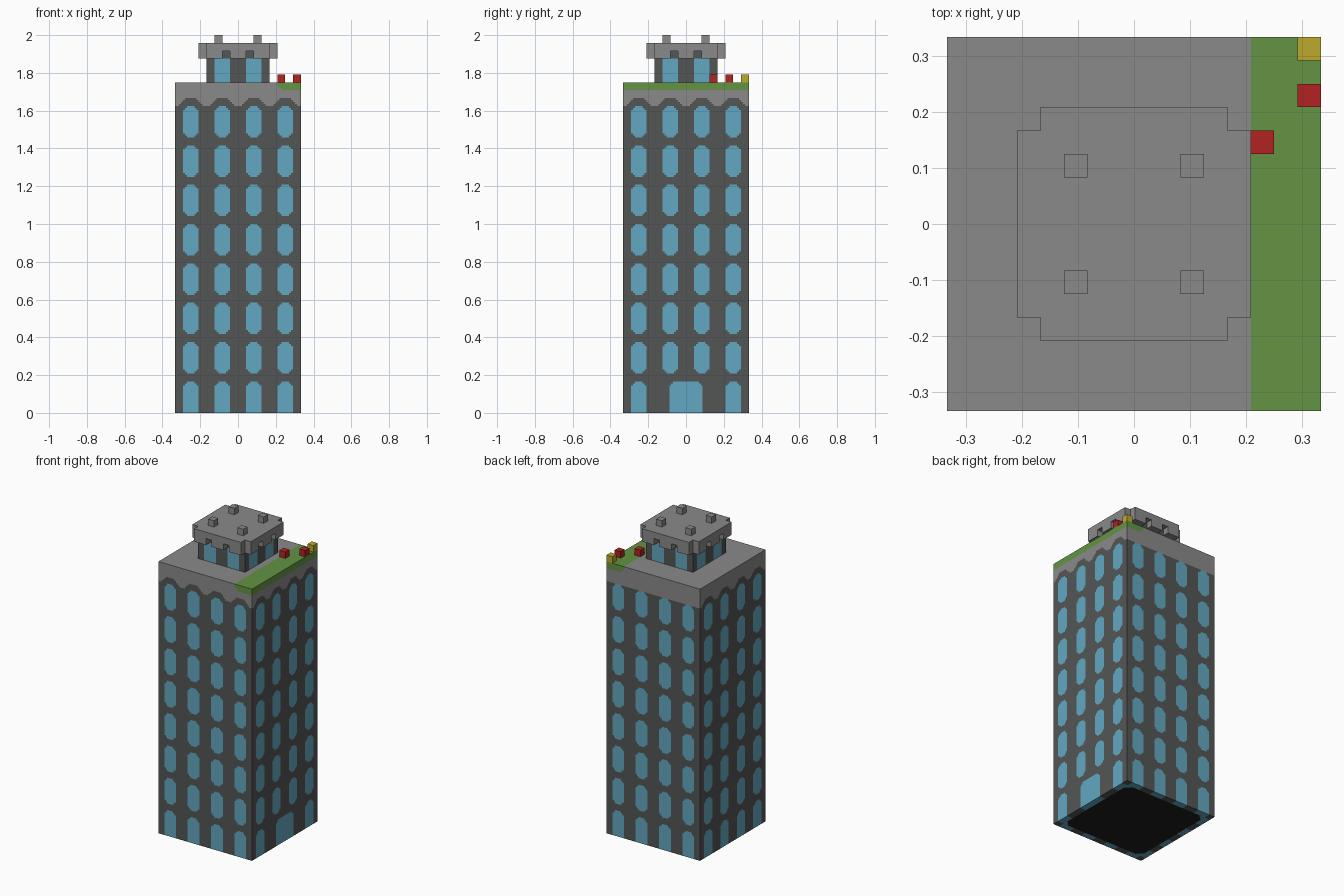
import bpy, bmesh

cube = bpy.data.objects.get("Cube")
if cube:
    bpy.data.objects.remove(cube, do_unlink=True)

U = 1 / 96  # one block unit


def linear(c):
    c /= 255
    return c / 12.92 if c <= 0.04045 else ((c + 0.055) / 1.055) ** 2.4


def material(name, *rgb):
    m = bpy.data.materials.new(name)
    m.use_nodes = True
    col = (*[linear(c) for c in rgb], 1)
    m.diffuse_color = col
    m.node_tree.nodes["Principled BSDF"].inputs["Base Color"].default_value = col
    return m


MATS = [material("dark_wall", 84, 85, 85), material("light_stone", 138, 138, 138),
        material("blue_glass", 98, 167, 193), material("grass_green", 99, 148, 67),
        material("flower_red", 178, 34, 34), material("flower_yellow", 190, 170, 46),
        material("black_floor", 30, 30, 30)]
WALL, STONE, GLASS, GREEN, RED, YELLOW, BLACK = range(len(MATS))


def finish(name, bm):
    bmesh.ops.remove_doubles(bm, verts=bm.verts, dist=0.01)
    bmesh.ops.scale(bm, vec=(U, U, U), verts=bm.verts)
    me = bpy.data.meshes.new(name)
    bm.to_mesh(me)
    bm.free()
    for m in MATS:
        me.materials.append(m)
    ob = bpy.data.objects.new(name, me)
    bpy.context.collection.objects.link(ob)
    return ob


def add_grid(bm, us, vs, place, rule):
    """Flat panel cut along the given lines; rule picks each face's colour."""
    us, vs = sorted(set(us)), sorted(set(vs))
    rows = [[bm.verts.new(place(u, v)) for u in us] for v in vs]
    for j in range(len(vs) - 1):
        for i in range(len(us) - 1):
            f = bm.faces.new((rows[j][i], rows[j][i + 1], rows[j + 1][i + 1], rows[j + 1][i]))
            f.material_index = rule((us[i] + us[i + 1]) / 2, (vs[j] + vs[j + 1]) / 2)


def side_place(side, h):
    """Sides run front, +x, back, -x."""
    return [lambda u, z: (u, -h, z), lambda u, z: (h, u, z),
            lambda u, z: (-u, h, z), lambda u, z: (-h, -u, z)][side]


def add_box(bm, x0, x1, y0, y1, z0, z1, mat):
    r = bmesh.ops.create_cube(bm, size=1)
    for v in r["verts"]:
        v.co = (x1 if v.co.x > 0 else x0, y1 if v.co.y > 0 else y0, z1 if v.co.z > 0 else z0)
    for f in {f for v in r["verts"] for f in v.link_faces}:
        f.material_index = mat


def box(name, *args):
    bm = bmesh.new()
    add_box(bm, *args)
    return finish(name, bm)


# Tower: windows, door, arched cornice and grass edge as cut faces
H, ROOF, CORNICE = 32, 168, 156
COLUMNS = (-24, -8, 8, 24)
FLOOR = 20


def rounded(du, z, half, bottom_round):
    """Window opening, 16 high, with stepped corners."""
    edge = min(z, 16 - z) if bottom_round else 16 - z
    inset = 2 if edge < 1 else 1 if edge < 2 else 0
    return edge > 0 and du < half - inset


def tower_rule(side):
    def rule(u, z):
        x = u if side == 0 else -u
        du = min(abs(u - c) for c in COLUMNS)
        if z > ROOF - 4:
            if side == 1 or (side in (0, 2) and x > (22 if z < ROOF - 3 else 21 if z < ROOF - 2 else 20)):
                return GREEN
        if z > CORNICE:
            arch = side != 2 and z < CORNICE + 4 and du < 6 - int(z - CORNICE)
            return WALL if arch else STONE
        floor, h = divmod(z, FLOOR)
        if side == 1 and floor == 0 and abs(u) < 16:
            return GLASS if rounded(abs(u), h, 8.5, False) else WALL
        return GLASS if rounded(du, h, 4, floor > 0) else WALL
    return rule


u_cuts = [-H, H, 20, 21, 22, -20, -21, -22, 8.5, 7.5, 6.5, -8.5, -7.5, -6.5]
u_cuts += [c + s * d for c in COLUMNS for s in (-1, 1) for d in range(2, 7)]
z_cuts = [f * FLOOR + d for f in range(8) for d in (0, 1, 2, 14, 15, 16)]
z_cuts += list(range(CORNICE, CORNICE + 5)) + list(range(ROOF - 4, ROOF + 1))

bm = bmesh.new()
for side in range(4):
    add_grid(bm, u_cuts, z_cuts, side_place(side, H), tower_rule(side))

# Roof deck with grass strip
add_grid(bm, [-H, 20, H], [-H, H], lambda x, y: (x, y, ROOF),
         lambda x, y: GREEN if x > 20 else STONE)


# Underside: black floor inside a wall-thick rim
def base_rule(x, y):
    if max(abs(x), abs(y)) < 28 and abs(x) + abs(y) < 53:
        return BLACK
    if x > 28 and abs(y) < 16:
        return GLASS if abs(y) < 8.5 else WALL
    u = y if abs(x) > abs(y) else x
    return GLASS if min(abs(u - c) for c in COLUMNS) < 4 else WALL


b_cuts = [s * c for s in (-1, 1) for c in (4, 8.5, 12, 20, 24, 25, 26, 27, 28, H)]
add_grid(bm, b_cuts, b_cuts, lambda x, y: (x, -y, 0), lambda x, y: base_rule(x, -y))
finish("tower", bm)


# Turret on the roof with two windows per side
def turret_rule(u, z):
    if z > 180:
        return WALL if abs(u) < 8 else STONE
    return GLASS if 4 < abs(u) < 12 else WALL


bm = bmesh.new()
for side in range(4):
    add_grid(bm, [-16, -12, -8, -4, 4, 8, 12, 16], [ROOF, 180, 184, 188],
             side_place(side, 16), lambda u, z: STONE if z > 184 else turret_rule(u, z))
add_grid(bm, [-16, 16], [-16, 16], lambda x, y: (x, y, 188), lambda x, y: STONE)
finish("turret", bm)

# Overhanging crown: a band per side with notches in its lower half
bm = bmesh.new()
for side in range(4):
    place = side_place(side, 1)
    for u0, u1, z0, z1 in ((-16, 16, 184, 188), (-16, -8, 180, 184), (-4, 4, 180, 184), (8, 16, 180, 184)):
        a, b = side_place(side, 16)(u0, z0), side_place(side, 20)(u1, z1)
        add_box(bm, *sorted((a[0], b[0])), *sorted((a[1], b[1])), z0, z1, STONE)
finish("turret_crown", bm)

# Small posts on the crown
for i, (x, y) in enumerate([(sx, sy) for sx in (-10, 10) for sy in (-10, 10)]):
    box(f"crown_post_{i + 1}", x - 2, x + 2, y - 2, y + 2, 188, 192, STONE)

# Flowers on the grass strip
for name, x, y, mat in (("red_flower_inner", 20, 12, RED), ("red_flower_outer", 28, 20, RED),
                        ("yellow_flower", 28, 28, YELLOW)):
    box(name, x, x + 4, y, y + 4, ROOF, ROOF + 4, mat)
